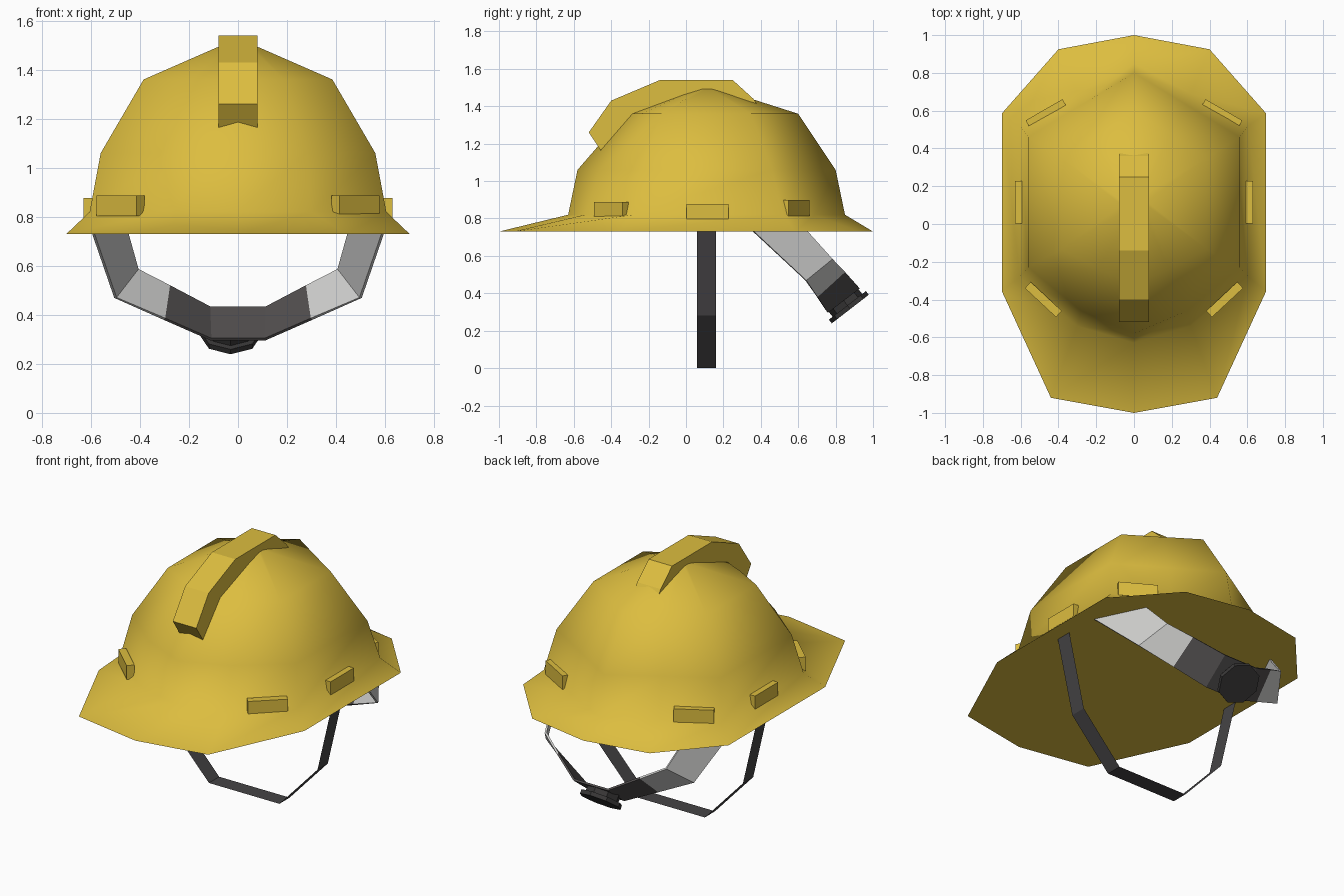
import bpy, bmesh, math
from mathutils import Vector

if "Cube" in bpy.data.objects:
    bpy.data.objects.remove(bpy.data.objects["Cube"])


def material(name, rgb):
    m = bpy.data.materials.new(name)
    m.diffuse_color = (*rgb, 1)
    m.use_nodes = True
    m.node_tree.nodes["Principled BSDF"].inputs["Base Color"].default_value = m.diffuse_color
    return m


YELLOW = material("safety yellow", (0.72, 0.51, 0.05))
LIGHT = material("light grey", (0.62, 0.62, 0.61))
DARK = material("dark grey", (0.085, 0.078, 0.078))
STRAP = material("strap charcoal", (0.06, 0.057, 0.06))
DIAL = material("dial charcoal", (0.04, 0.038, 0.038))


def finish(bm, name, *mats):
    bmesh.ops.recalc_face_normals(bm, faces=bm.faces[:])
    me = bpy.data.meshes.new(name)
    bm.to_mesh(me)
    bm.free()
    for m in mats:
        me.materials.append(m)
    ob = bpy.data.objects.new(name, me)
    bpy.context.collection.objects.link(ob)
    return ob


def bridge(bm, rows, closed):
    """Quads between successive rows of vertices."""
    out = []
    for a, b in zip(rows, rows[1:]):
        n = len(a)
        for i in range(n if closed else n - 1):
            j = (i + 1) % n
            out.append(bm.faces.new((a[i], a[j], b[j], b[i])))
    return out


# Shell: brim and dome lofted from mirrored half outlines, front to back
rings = [
    (0.73, [(0, -1), (.44, -.92), (.70, -.355), (.70, .585), (.40, .925), (0, 1)]),
    (0.82, [(0, -.63), (.30, -.54), (.605, -.28), (.605, .52), (.30, .69), (0, .85)]),
    (1.06, [(0, -.58), (.28, -.46), (.56, -.23), (.56, .46), (.28, .63), (0, .80)]),
    (1.36, [(0, -.32), (.19, -.24), (.385, -.133), (.385, .35), (.19, .475), (0, .60)]),
    (1.50, [(0, .06), (.04, .075), (.065, .10), (.065, .12), (.04, .145), (0, .16)]),
]
bm = bmesh.new()
rows = []
for z, half in rings:
    loop = half + [(-x, y) for x, y in half[-2:0:-1]]
    rows.append([bm.verts.new((x, y, z)) for x, y in loop])
faces = bridge(bm, rows, True)
faces.append(bm.faces.new(rows[-1]))
for f in faces:
    f.smooth = True
underside = bm.faces.new(rows[0])
for e in underside.edges:
    e.smooth = False
finish(bm, "helmet_shell", YELLOW)

# Ridge over the crown: side profile extruded across x
profile = [(-.52, 1.26), (-.40, 1.43), (-.14, 1.54), (.25, 1.54), (.36, 1.44),
           (.40, 1.38), (.10, 1.38), (-.22, 1.28), (-.40, 1.08)]
bm = bmesh.new()
sides = [[bm.verts.new((x, y, z)) for y, z in profile] for x in (-.08, .08)]
bridge(bm, sides, True)
for s in sides:
    bm.faces.new(s)
finish(bm, "crown_ridge", YELLOW)

# Accessory clips round the rim, three on each side
clips = [("front", .48, -.40, .845, 43, .225, .045),
         ("side", .605, .115, .835, 90, .225, .05),
         ("back", .465, .585, .855, -30, .225, .045)]
for label, x, y, z, deg, length, thick in clips:
    for s, side in ((1, "right"), (-1, "left")):
        bm = bmesh.new()
        bmesh.ops.create_cube(bm, size=1)
        bmesh.ops.scale(bm, vec=(length, thick, .085), verts=bm.verts[:])
        ob = finish(bm, f"{label}_clip_{side}", YELLOW)
        ob.location = (s * x, y, z)
        ob.rotation_euler.z = math.radians(s * deg)

# Chin strap: thin ribbon
path = [(.61, .75), (.50, .28), (.24, 0)]
path += [(-x, z) for x, z in reversed(path)]
bm = bmesh.new()
bridge(bm, [[bm.verts.new((x, y, z)) for x, z in path] for y in (.06, .16)], False)
finish(bm, "chin_strap", STRAP)

# Headband: light ends, dark middle
lower = [(.595, .345, .745), (.50, .64, .47), (.30, .70, .383), (.11, .755, .30)]
upper = [(.455, .635, .745), (.41, .78, .585), (.28, .847, .517), (.115, .925, .43)]
bm = bmesh.new()
rows = [[bm.verts.new(p) for p in h + [(-x, y, z) for x, y, z in reversed(h)]]
        for h in (lower, upper)]
for f in bridge(bm, rows, False):
    f.material_index = int(abs(f.calc_center_median().x) < .25)
band = finish(bm, "headband", LIGHT, DARK)
mod = band.modifiers.new("thickness", 'SOLIDIFY')
mod.thickness = .012
mod.offset = 0

# Adjustment dial: octagonal neck and cap facing back and down
axis = Vector((0, .61, -.79)).normalized()
centre = Vector((-.03, .84, .365))
for name, radius, depth, along in (("dial_neck", .10, .045, .02),
                                   ("dial_cap", .125, .025, .05)):
    bm = bmesh.new()
    bmesh.ops.create_cone(bm, cap_ends=True, segments=8, radius1=radius,
                          radius2=radius, depth=depth)
    ob = finish(bm, name, DIAL)
    ob.location = centre + axis * along
    ob.rotation_euler = axis.to_track_quat('Z', 'Y').to_euler()
